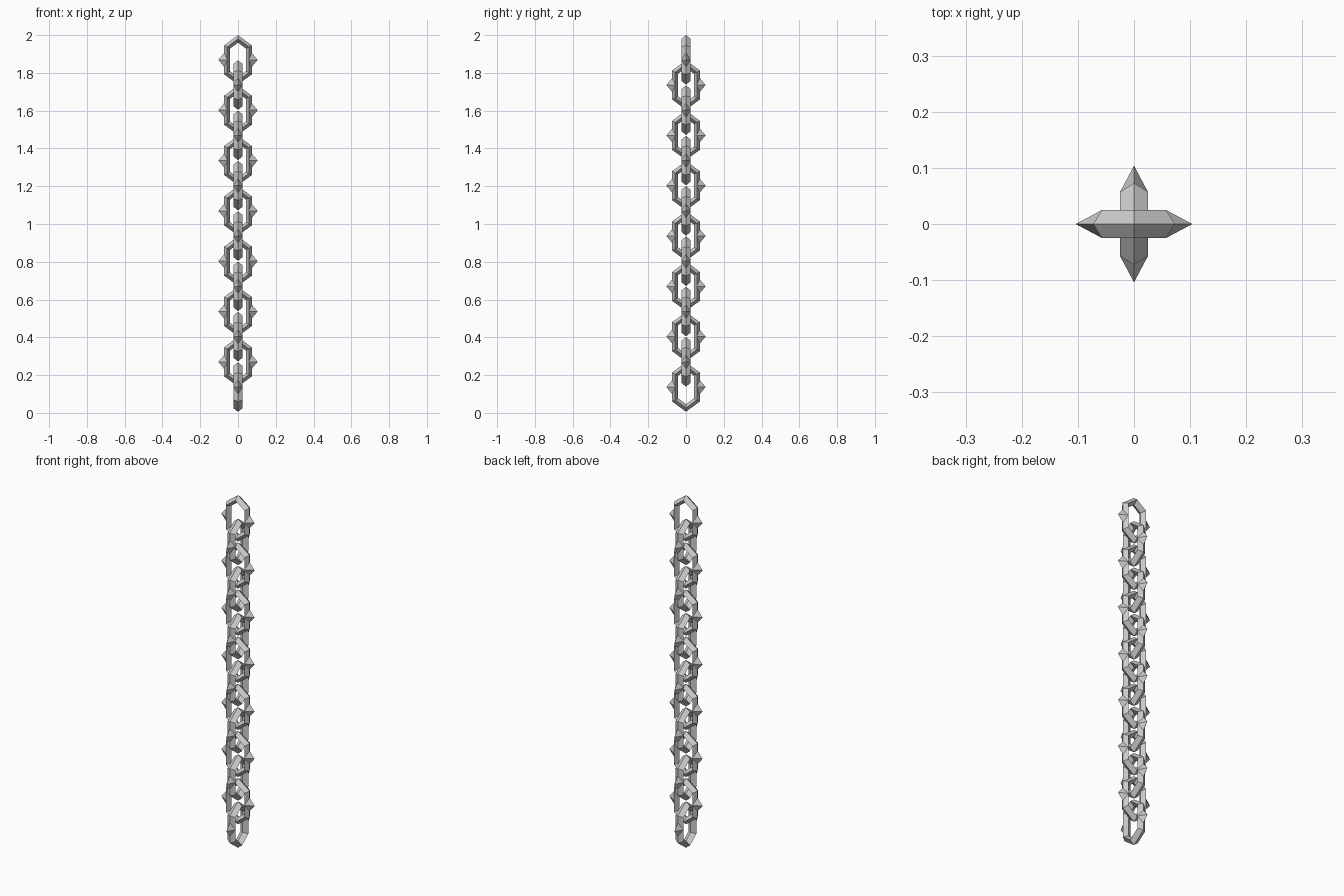
import bpy, bmesh
from math import pi

if "Cube" in bpy.data.objects:
    bpy.data.objects.remove(bpy.data.objects["Cube"])

COUNT = 14
TOP_Z, BOTTOM_Z = 1.869, 0.137      # centres of first and last links

# Elongated hexagon loops: (half width, shoulder height, apex height)
OUTER = (0.073, 0.077, 0.131)
MIDDLE = (0.057, 0.068, 0.111)
INNER = (0.042, 0.060, 0.091)
HALF_DEPTH = 0.025


def hexagon(size, y):
    w, s, a = size
    return [(0, y, a), (w, y, s), (w, y, -s), (0, y, -a), (-w, y, -s), (-w, y, s)]


def link_mesh():
    bm = bmesh.new()
    # Diamond-section hexagonal ring
    loops = [[bm.verts.new(p) for p in hexagon(size, y)] for size, y in
             ((OUTER, 0), (MIDDLE, -HALF_DEPTH), (INNER, 0), (MIDDLE, HALF_DEPTH))]
    for i in range(4):
        a, b = loops[i], loops[(i + 1) % 4]
        for j in range(6):
            k = (j + 1) % 6
            bm.faces.new((a[j], a[k], b[k], b[j]))
    # Pyramid spike on each side, wrapped over the outer ridge
    for s in (-1, 1):
        tip = bm.verts.new((s * 0.104, 0, 0))
        base = [bm.verts.new(p) for p in (
            (s * OUTER[0], 0, 0.037), (s * MIDDLE[0], -HALF_DEPTH, 0),
            (s * OUTER[0], 0, -0.037), (s * MIDDLE[0], HALF_DEPTH, 0))]
        for i in range(4):
            bm.faces.new((tip, base[i], base[(i + 1) % 4]))
    bmesh.ops.recalc_face_normals(bm, faces=bm.faces)
    mesh = bpy.data.meshes.new("chain_link")
    bm.to_mesh(mesh)
    bm.free()
    return mesh


# Hanging chain: every second link is turned a quarter
mesh = link_mesh()
for i in range(COUNT):
    link = bpy.data.objects.new(f"chain_link_{i + 1}", mesh)
    link.location.z = TOP_Z + (BOTTOM_Z - TOP_Z) * i / (COUNT - 1)
    link.rotation_euler.z = pi / 2 * (i % 2)
    bpy.context.collection.objects.link(link)
